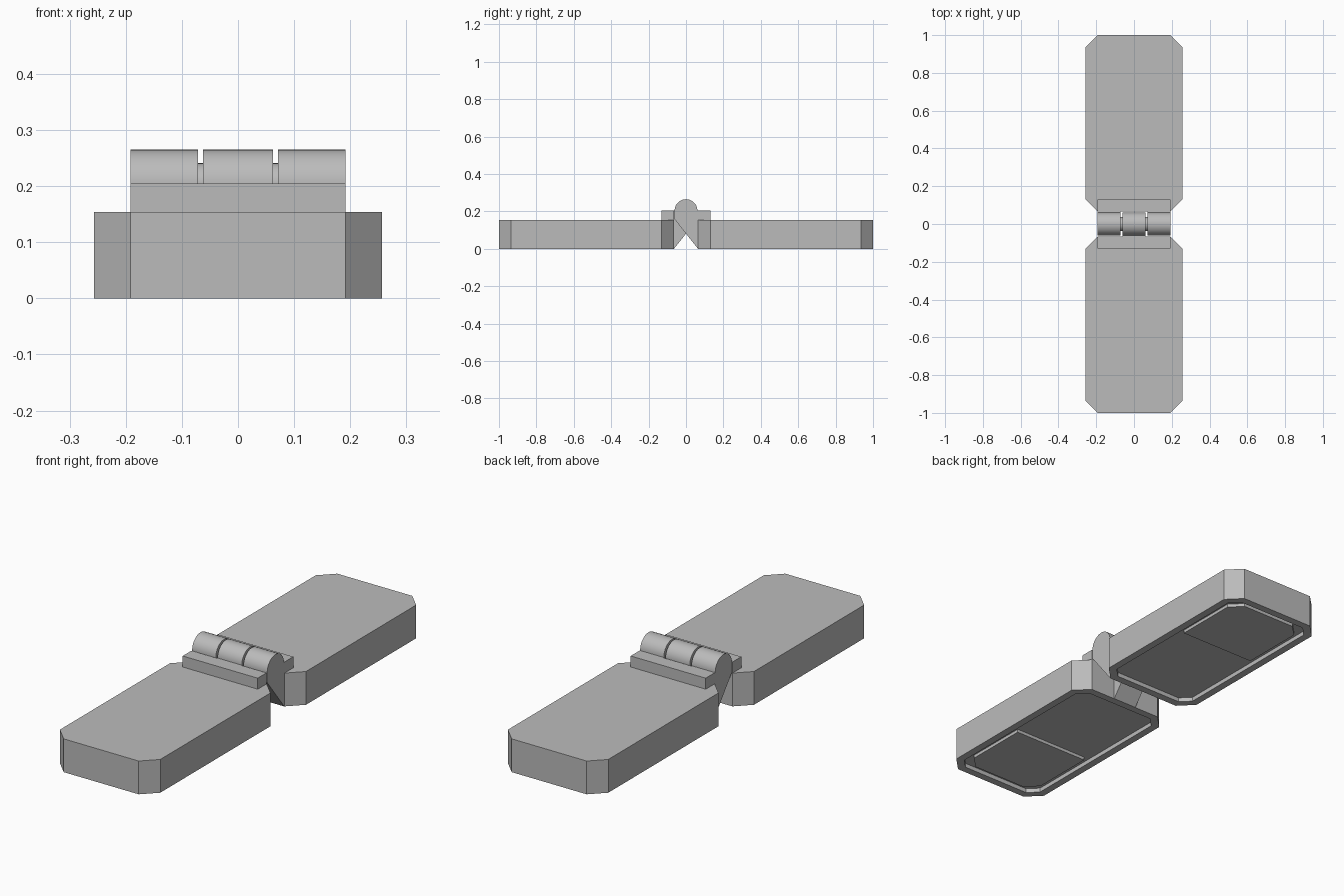
import bpy, bmesh, math
from mathutils import Vector

if "Cube" in bpy.data.objects:
    bpy.data.objects.remove(bpy.data.objects["Cube"], do_unlink=True)

grey = bpy.data.materials.new("grey_plastic")
grey.use_nodes = True
grey.diffuse_color = (0.5, 0.5, 0.5, 1)
grey.node_tree.nodes["Principled BSDF"].inputs["Base Color"].default_value = (0.5, 0.5, 0.5, 1)


def finish(bm, name):
    bmesh.ops.recalc_face_normals(bm, faces=bm.faces)
    mesh = bpy.data.meshes.new(name)
    bm.to_mesh(mesh)
    bm.free()
    mesh.materials.append(grey)
    obj = bpy.data.objects.new(name, mesh)
    bpy.context.collection.objects.link(obj)
    return obj


def prism(points, offset):
    """Extrude a flat outline along an offset vector."""
    bm = bmesh.new()
    face = bm.faces.new([bm.verts.new(p) for p in points])
    grown = bmesh.ops.extrude_face_region(bm, geom=[face], use_keep_orig=True)
    verts = [g for g in grown["geom"] if isinstance(g, bmesh.types.BMVert)]
    bmesh.ops.translate(bm, verts=verts, vec=offset)
    bmesh.ops.recalc_face_normals(bm, faces=bm.faces)
    return bm


def smooth(obj):
    bpy.ops.object.select_all(action="DESELECT")
    obj.select_set(True)
    bpy.context.view_layer.objects.active = obj
    bpy.ops.object.shade_smooth_by_angle(angle=math.radians(30))


def outline(hw, y0, y1, c0, c1, z, s):
    """Rectangle with cut corners: c0 at the hinge end, c1 at the far end."""
    half = [(hw - c0, y0), (hw, y0 + c0), (hw, y1 - c1), (hw - c1, y1)]
    pts = half + [(-x, y) for x, y in reversed(half)]
    unique = list(dict.fromkeys(pts))
    return [(x, s * y, z) for x, y in unique]


def knuckle(name, x0, x1, s):
    """Rounded hinge barrel with a sloping web reaching its own half."""
    r, zc = 0.061, 0.204
    arc = [(r * math.cos(math.pi * i / 24), zc + r * math.sin(math.pi * i / 24)) for i in range(25)]
    prof = arc + [(-r, 0.158), (0.064, 0), (0.066, 0), (0.068, zc)]
    smooth(finish(prism([(x0, s * y, z) for y, z in prof], Vector((x1 - x0, 0, 0))), name))


for s, side in ((-1, "front"), (1, "back")):
    # Half body with a shallow pocket underneath
    bm = prism(outline(0.257, 0.065, 1.0, 0.065, 0.065, 0, s), Vector((0, 0, 0.154)))
    floor = min(bm.faces, key=lambda f: f.calc_center_median().z)
    bmesh.ops.inset_region(bm, faces=[floor], thickness=0.035, use_even_offset=True)
    grown = bmesh.ops.extrude_discrete_faces(bm, faces=[floor])
    bmesh.ops.translate(bm, verts=grown["faces"][0].verts, vec=(0, 0, 0.02))
    finish(bm, side + "_half")

    # Raised pad inside the pocket
    finish(prism(outline(0.195, 0.58, 0.94, 0, 0.055, 0.005, s), Vector((0, 0, 0.016))),
           side + "_pocket_pad")

    # Flange beside the hinge
    finish(prism(outline(0.192, 0.066, 0.13, 0, 0, 0.153, s), Vector((0, 0, 0.052))),
           side + "_hinge_flange")

# Hinge barrels, the outer pair on the back half and the middle on the front half
knuckle("right_hinge_knuckle", -0.192, -0.071, 1)
knuckle("middle_hinge_knuckle", -0.062, 0.062, -1)
knuckle("left_hinge_knuckle", 0.071, 0.192, 1)

# Pin through the barrels
ring = [(-0.1, 0.037 * math.cos(math.tau * i / 32), 0.204 + 0.037 * math.sin(math.tau * i / 32))
        for i in range(32)]
smooth(finish(prism(ring, Vector((0.2, 0, 0))), "hinge_pin"))
